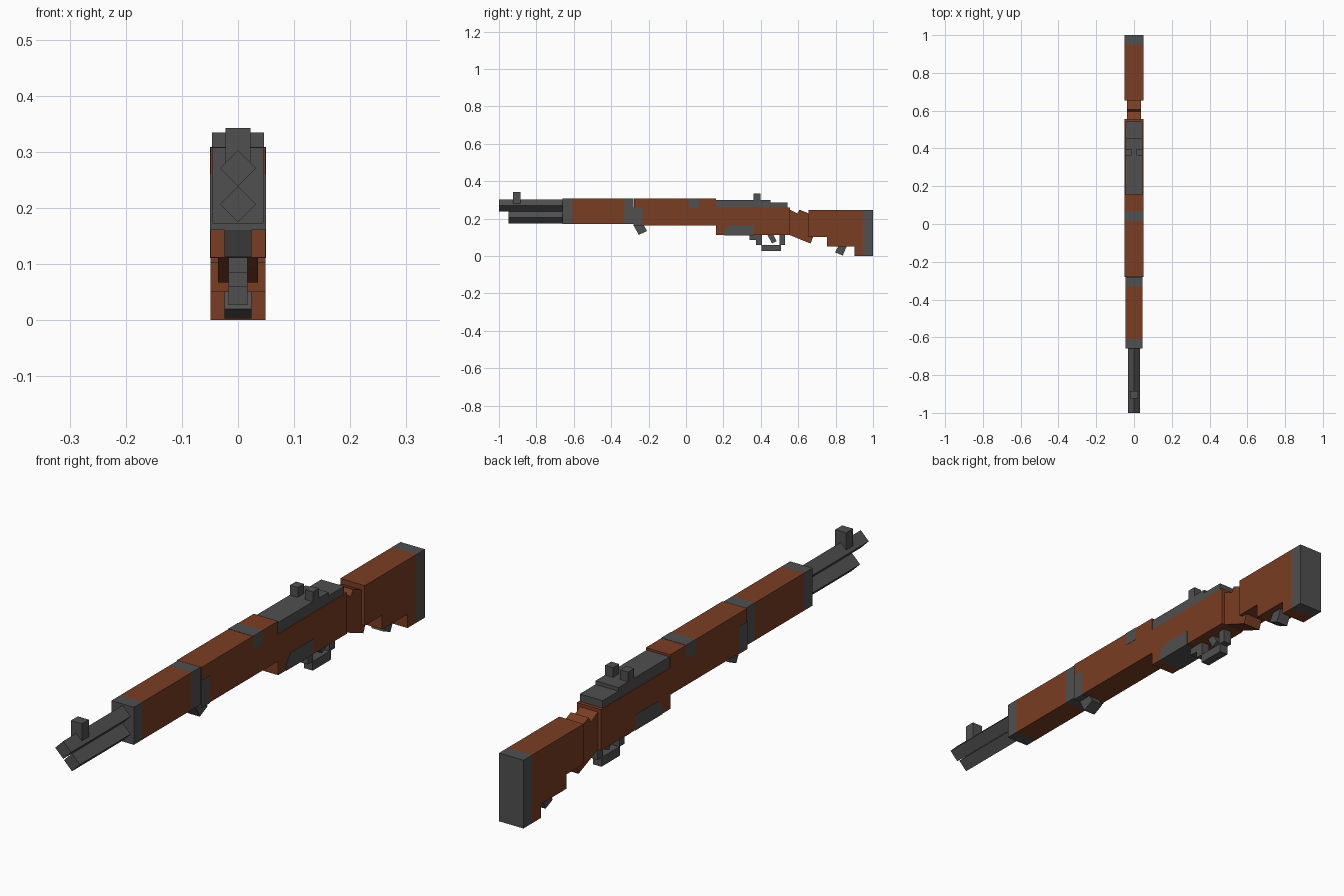
import bpy, bmesh, math
from mathutils import Matrix

cube = bpy.data.objects.get("Cube")
if cube:
    bpy.data.objects.remove(cube, do_unlink=True)


def material(name, rgb):
    m = bpy.data.materials.new(name)
    m.use_nodes = True
    m.diffuse_color = (*rgb, 1)
    bsdf = m.node_tree.nodes["Principled BSDF"]
    bsdf.inputs["Base Color"].default_value = (*rgb, 1)
    bsdf.inputs["Roughness"].default_value = 0.8
    return m


WOOD = material("reddish wood", (0.195, 0.047, 0.017))
STEEL = material("dark steel", (0.08, 0.08, 0.08))


def finish(name, bm, mat):
    bmesh.ops.recalc_face_normals(bm, faces=bm.faces[:])
    mesh = bpy.data.meshes.new(name)
    bm.to_mesh(mesh)
    bm.free()
    mesh.materials.append(mat)
    obj = bpy.data.objects.new(name, mesh)
    bpy.context.collection.objects.link(obj)
    return obj


def prism(name, mat, profile, x0, x1):
    """Extrude a (y, z) side profile from x0 to x1."""
    bm = bmesh.new()
    face = bm.faces.new([bm.verts.new((x0, y, z)) for y, z in profile])
    ext = bmesh.ops.extrude_face_region(bm, geom=[face])["geom"]
    verts = [v for v in ext if isinstance(v, bmesh.types.BMVert)]
    bmesh.ops.translate(bm, verts=verts, vec=(x1 - x0, 0, 0))
    return finish(name, bm, mat)


def block(name, mat, half, y0, y1, z0, z1):
    return prism(name, mat, [(y0, z0), (y1, z0), (y1, z1), (y0, z1)], -half, half)


def diamond_rod(name, y0, y1, z, radius):
    """Square rod standing on its edge, running along y."""
    bm = bmesh.new()
    bmesh.ops.create_cone(bm, cap_ends=True, segments=4, radius1=radius,
                          radius2=radius, depth=y1 - y0)
    bmesh.ops.transform(bm, verts=bm.verts[:], matrix=Matrix.Translation(
        (0, (y0 + y1) / 2, z)) @ Matrix.Rotation(math.pi / 2, 4, "X"))
    return finish(name, bm, STEEL)


# Barrel, gas tube and front sight
diamond_rod("barrel", -1.0, -0.64, 0.271, 0.032)
diamond_rod("gas_tube", -0.95, -0.64, 0.207, 0.032)
block("front_sight", STEEL, 0.022, -0.925, -0.885, 0.28, 0.343)

# Front handguard between its two steel bands
block("front_band", STEEL, 0.045, -0.66, -0.61, 0.172, 0.308)
block("front_handguard", WOOD, 0.045, -0.61, -0.33, 0.172, 0.308)
block("middle_band", STEEL, 0.045, -0.33, -0.28, 0.172, 0.308)

# Main stock, with the deeper section under the receiver
prism("main_stock", WOOD, [(-0.279, 0.163), (0.16, 0.163), (0.16, 0.112), (0.555, 0.112),
                           (0.555, 0.26), (0.16, 0.26), (0.16, 0.308), (-0.279, 0.308)],
      -0.049, 0.049)
block("lower_band", STEEL, 0.05, -0.28, -0.232, 0.161, 0.26)
block("rear_handguard_band", STEEL, 0.05, 0.015, 0.07, 0.26, 0.309)
prism("magazine_plate", STEEL, [(0.205, 0.111), (0.36, 0.111), (0.36, 0.167), (0.232, 0.167),
                                (0.205, 0.135)], -0.05, 0.05)

# Receiver with a lower step at the rear, and the pair of rear sight posts
prism("receiver", STEEL, [(0.16, 0.255), (0.542, 0.255), (0.542, 0.287), (0.452, 0.287),
                          (0.452, 0.3), (0.16, 0.3)], -0.046, 0.046)
for side, s in (("left", 1), ("right", -1)):
    prism("rear_sight_" + side, STEEL,
          [(0.362, 0.29), (0.397, 0.29), (0.397, 0.335), (0.362, 0.335)],
          s * 0.014, s * 0.046)

# Narrow grip with a notch on top
prism("grip", WOOD, [(0.555, 0.248), (0.595, 0.228), (0.607, 0.248), (0.656, 0.228),
                     (0.656, 0.105), (0.68, 0.103), (0.666, 0.067), (0.555, 0.112)],
      -0.036, 0.036)

# Stepped butt and its end plate
prism("butt", WOOD, [(0.655, 0.102), (0.755, 0.102), (0.755, 0.05), (0.9, 0.05), (0.9, 0),
                     (0.95, 0), (0.95, 0.247), (0.655, 0.247)], -0.049, 0.049)
block("butt_plate", STEEL, 0.049, 0.95, 1.0, 0, 0.247)

# Trigger guard and trigger
block("guard_front_mount", STEEL, 0.017, 0.34, 0.375, 0.085, 0.113)
block("guard_front_post", STEEL, 0.017, 0.375, 0.405, 0.06, 0.113)
block("guard_bar", STEEL, 0.017, 0.403, 0.508, 0.027, 0.06)
block("guard_rear_post", STEEL, 0.017, 0.5, 0.53, 0.06, 0.113)
prism("trigger", STEEL, [(0.435, 0.113), (0.46, 0.068), (0.485, 0.08), (0.467, 0.113)],
      -0.014, 0.014)

# Slanted sling swivels
prism("front_swivel", STEEL, [(-0.28, 0.165), (-0.253, 0.113), (-0.208, 0.134),
                              (-0.226, 0.165)], -0.024, 0.024)
prism("rear_swivel", STEEL, [(0.815, 0.054), (0.797, 0.02), (0.838, 0.003),
                             (0.86, 0.054)], -0.024, 0.024)
